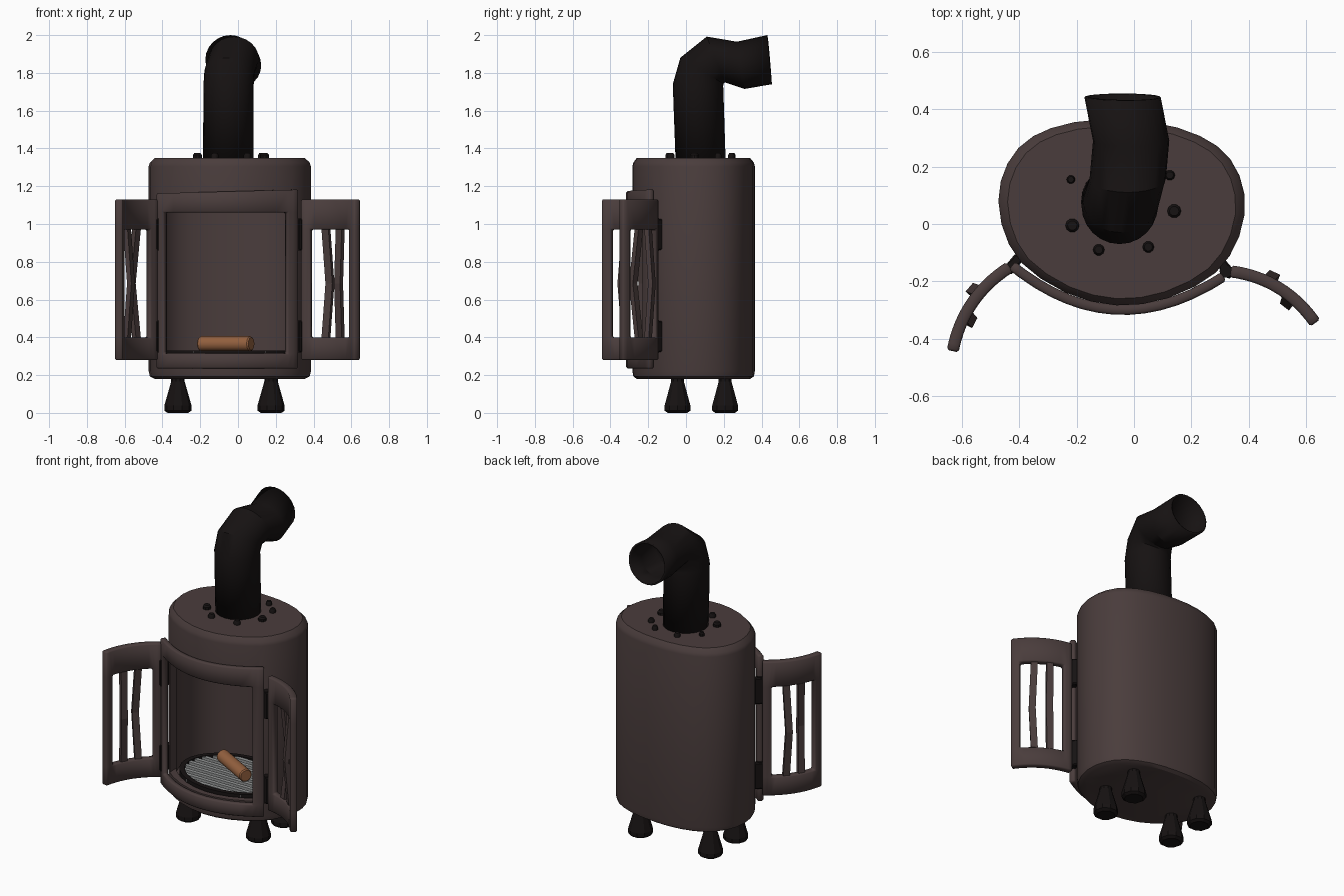
import bpy, bmesh, math
from mathutils import Vector, Matrix

if "Cube" in bpy.data.objects:
    bpy.data.objects.remove(bpy.data.objects["Cube"])


def material(name, col):
    m = bpy.data.materials.new(name)
    m.diffuse_color = (*col, 1)
    m.use_nodes = True
    m.node_tree.nodes["Principled BSDF"].inputs["Base Color"].default_value = m.diffuse_color
    return m


IRON = material("brown_iron", (0.068, 0.046, 0.045))
BLACK = material("black_iron", (0.008, 0.006, 0.006))
STEEL = material("grey_steel", (0.3, 0.31, 0.31))
WOOD = material("wood", (0.30, 0.12, 0.05))


def finish(name, bm, mat, smooth=True):
    bmesh.ops.recalc_face_normals(bm, faces=bm.faces[:])
    me = bpy.data.meshes.new(name)
    bm.to_mesh(me)
    bm.free()
    ob = bpy.data.objects.new(name, me)
    bpy.context.collection.objects.link(ob)
    me.materials.append(mat)
    if smooth:
        me.shade_smooth()
        me.set_sharp_from_angle(angle=math.radians(32))
    return ob


def loft(name, rings, mat, cap=True, wrap=False, smooth=True):
    """Skin a list of equal-length closed rings."""
    bm = bmesh.new()
    vs = [[bm.verts.new(p) for p in r] for r in rings]
    pairs = list(zip(vs, vs[1:])) + ([(vs[-1], vs[0])] if wrap else [])
    for a, b in pairs:
        for i in range(len(a)):
            j = (i + 1) % len(a)
            bm.faces.new((a[i], a[j], b[j], b[i]))
    if cap and not wrap:
        bm.faces.new(vs[0])
        bm.faces.new(vs[-1])
    return finish(name, bm, mat, smooth)


def ellipse(c, rx, ry, z, n):
    return [(c[0] + rx * math.cos(2 * math.pi * i / n),
             c[1] + ry * math.sin(2 * math.pi * i / n), z) for i in range(n)]


def lathe(name, c, prof, mat, n, smooth=True):
    return loft(name, [ellipse(c, r, r, z, n) for r, z in prof], mat, smooth=smooth)


def box(name, loc, size, mat, rot=0, bevel=0.0):
    bm = bmesh.new()
    bmesh.ops.create_cube(bm, size=1, matrix=Matrix.Translation(loc) @
                          Matrix.Rotation(rot, 4, 'Z') @ Matrix.Diagonal((*size, 1)))
    if bevel:
        bmesh.ops.bevel(bm, geom=bm.edges[:], offset=bevel, segments=1, affect='EDGES')
    return finish(name, bm, mat, False)


# stove body: symmetrical plan, turned slightly, lofted upward
HALF = [(0, .335), (.09, .332), (.18, .318), (.26, .293), (.32, .262), (.37, .218),
        (.405, .162), (.425, .10), (.43, .03), (.415, -.05), (.385, -.12), (.34, -.18),
        (.27, -.232), (.18, -.277), (.09, -.303), (0, -.312)]
PLAN = HALF + [(-x, y) for x, y in HALF[-2:0:-1]]
TURN = Matrix.Rotation(math.radians(-3), 3, 'Z')
MID = Vector((-.045, .028, 0))


def plan(s, z):
    return [TURN @ Vector((x * s, y * s, 0)) + MID + Vector((0, 0, z)) for x, y in PLAN]


body = loft("stove_body", [plan(.925, .18), plan(.985, .193), plan(1, .22), plan(1, 1.305),
                           plan(.985, 1.325), plan(.925, 1.35)], IRON)

# hollow firebox and its front opening
cutters = [loft("firebox_cutter", [plan(.88, .29), plan(.88, 1.10)], IRON),
           box("opening_cutter", (-.0625, -.3, .69), (.625, .6, .74), IRON)]
for c in cutters:
    c.hide_render = True
    c.hide_viewport = True
    m = body.modifiers.new("cut", 'BOOLEAN')
    m.object, m.solver = c, 'EXACT'


# curved plates in plan: point, tangent and normal on a shallow arc
def arc(p, q, sag):
    p, q = Vector(p), Vector(q)
    d = q - p
    n = Vector((-d.y, d.x)).normalized()

    def at(u):
        tan = (d + n * sag * 4 * (1 - 2 * u)).normalized()
        return p + d * u + n * (sag * 4 * u * (1 - u)), tan, Vector((-tan.y, tan.x))
    return at


def curved_frame(name, at, hole_u, zs, thick, tilt=0):
    """Curved plate with one rectangular hole."""
    a, b = hole_u
    us = [0, a / 2] + [a + (b - a) * i / 12 for i in range(13)] + [(1 + b) / 2, 1]
    bm = bmesh.new()
    grid = [[bm.verts.new((*at(u)[0], z + (tilt * (u - .5) if z == zs[-1] else 0)))
             for z in zs] for u in us]
    for i in range(len(us) - 1):
        for k in range(3):
            if k == 1 and 2 <= i < 14:
                continue
            bm.faces.new((grid[i][k], grid[i + 1][k], grid[i + 1][k + 1], grid[i][k + 1]))
    ob = finish(name, bm, IRON)
    m = ob.modifiers.new("thickness", 'SOLIDIFY')
    m.thickness, m.offset = thick, 0
    m = ob.modifiers.new("edge", 'BEVEL')
    m.width, m.segments, m.limit_method = .007, 1, 'ANGLE'
    m.angle_limit = math.radians(40)
    return ob


curved_frame("door_surround", arc((-.425, -.145), (.312, -.183), -.135), (.055, .925),
             (.235, .315, 1.06, 1.172), .035, .02)

# open doors with two bent bars each, plus hinges
for side, p, q, sag in (("left", (-.433, -.15), (-.632, -.443), -.038),
                        ("right", (.337, -.165), (.632, -.345), .038)):
    at = arc(p, q, sag)
    curved_frame(side + "_door", at, (.14, .86), (.28, .40, .97, 1.13), .042)
    out = 1 if side == "right" else -1
    for k, (u, bend) in enumerate(((.37, .028), (.63, -.03))):
        c, t, n = at(u)
        rings = []
        for z, b in ((.385, 0), (.685, bend), (.985, 0)):
            m = c + n * (b * out) + t * abs(b) * .4
            rings.append([(*(m + t * i * .02 + n * j * .013), z)
                          for i, j in ((-1, -1), (1, -1), (1, 1), (-1, 1))])
        loft(f"{side}_door_bar_{k + 1}", rings, IRON, smooth=False)
    hx, hy = p[0] + (.012 if side == "left" else -.017), p[1] + .01
    for k, z in enumerate((.405, .945)):
        box(f"{side}_hinge_{k + 1}", (hx, hy, z), (.036, .07, .165), BLACK,
            math.radians(40 * out), .006)
        lathe(f"{side}_hinge_pin_{k + 1}", (hx, hy - .01),
              [(.022, z - .085), (.022, z + .085)], BLACK, 10)

# legs
for i, x in enumerate((-.318, .175)):
    for j, y in enumerate((-.045, .207)):
        lathe(f"leg_{i * 2 + j + 1}", (x, y), [(.055, 0), (.072, .012), (.072, .038),
              (.036, .165), (.036, .21)], BLACK, 10, smooth=False)

# flue pipe: each ring from its upper and lower (y, z) edge and its centre x
pipe_rings = []
for x, a, b in ((-.052, (-.055, 1.33), (.21, 1.33)), (-.05, (-.07, 1.74), (.197, 1.73)),
                (-.045, (-.03, 1.88), (.198, 1.742)), (-.022, (.11, 1.992), (.205, 1.75)),
                (-.01, (.27, 1.965), (.31, 1.715)), (-.04, (.43, 2.0), (.455, 1.74))):
    a, b = Vector((x, *a)), Vector((x, *b))
    c, h = (a + b) / 2, (a - b) / 2
    pipe_rings.append([c + h * math.sin(t) + Vector((.133 * math.cos(t), 0, 0))
                       for t in (2 * math.pi * i / 24 for i in range(24))])
pipe = loft("flue_pipe", pipe_rings, BLACK, cap=False)
m = pipe.modifiers.new("wall", 'SOLIDIFY')
m.thickness, m.offset = .012, -1

# bolts around the flue
for k, (x, y, r) in enumerate(((-.22, .155, .015), (-.215, -.005, .024), (-.123, -.09, .02),
                               (.05, -.08, .02), (.14, .045, .024), (.125, .17, .018),
                               (.05, .24, .018), (-.11, .245, .018))):
    lathe(f"bolt_{k + 1}", (x, y), [(r, 1.34), (r, 1.365), (r * .7, 1.375)], BLACK, 10)

# fire grate: oval rim and cross bars
g = (-.045, .03)
loft("grate_rim", [ellipse(g, .345 - d, .255 - d, z, 32) for d, z in
                   ((0, .30), (0, .33), (.03, .33), (.03, .30))], BLACK, wrap=True)
for k in range(9):
    dy = -.2 + .05 * k
    w = .335 * math.sqrt(1 - (dy / .245) ** 2)
    box(f"grate_bar_{k + 1}", (g[0], g[1] + dy, .316), (2 * w, .024, .02), STEEL)

# log lying on the grate
log = lathe("log", (0, 0), [(.034, -.155), (.04, -.148), (.04, .148), (.034, .155)], WOOD, 12)
log.matrix_world = (Matrix.Translation((-.065, .055, .366)) @
                    Matrix.Rotation(math.radians(-29), 4, 'Z') @
                    Matrix.Rotation(math.radians(90), 4, 'Y'))
